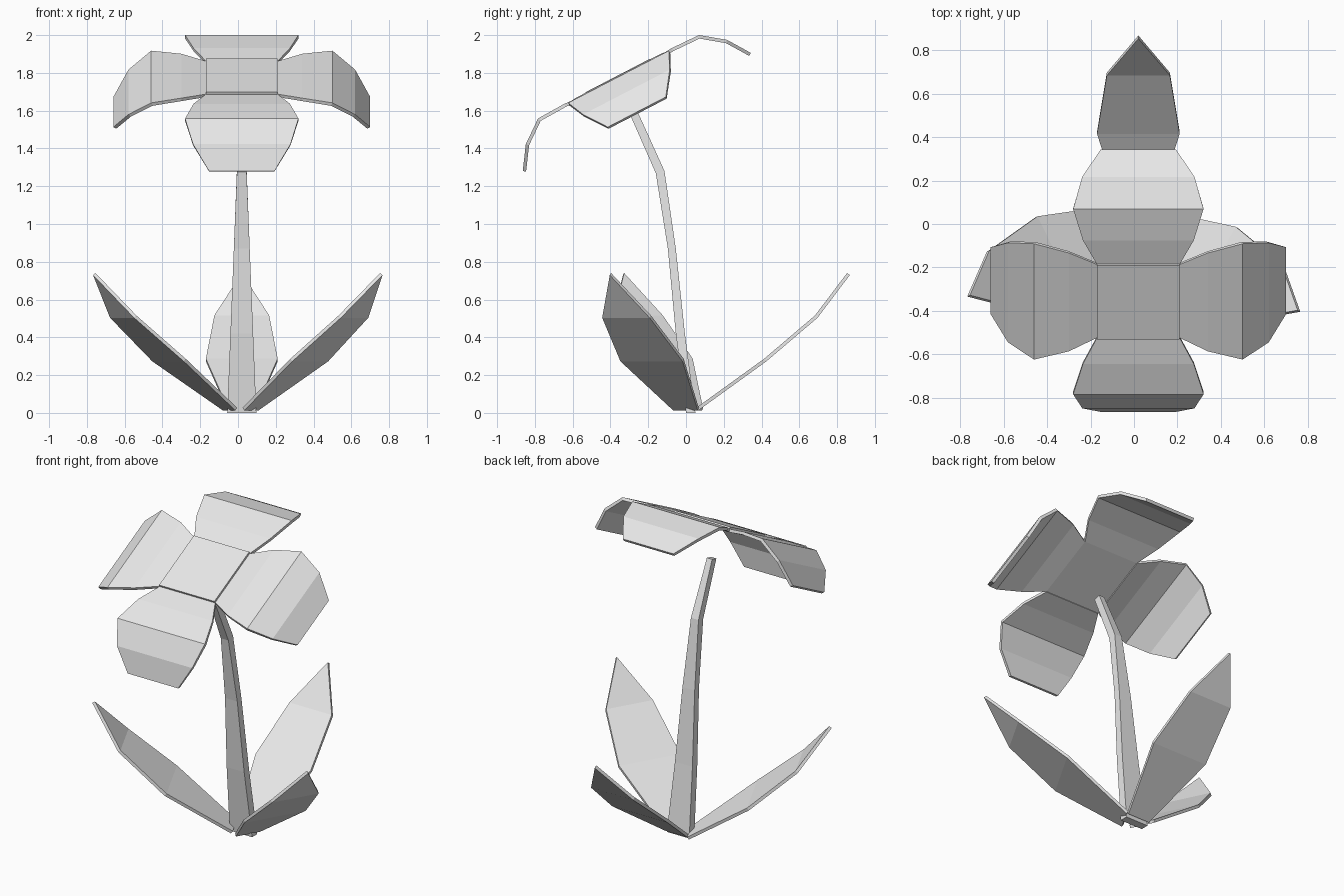
import bpy, bmesh
from math import radians
from mathutils import Matrix

cube = bpy.data.objects.get("Cube")
if cube:
    bpy.data.objects.remove(cube)

grey = bpy.data.materials.new("light grey")
grey.use_nodes = True
grey.diffuse_color = (0.8, 0.8, 0.8, 1)
grey.node_tree.nodes["Principled BSDF"].inputs["Base Color"].default_value = (0.8, 0.8, 0.8, 1)


def add_object(name, bm, matrix):
    mesh = bpy.data.meshes.new(name)
    bmesh.ops.recalc_face_normals(bm, faces=bm.faces) if name in ("stem", "flower_centre") else None
    bm.to_mesh(mesh)
    bm.free()
    mesh.materials.append(grey)
    obj = bpy.data.objects.new(name, mesh)
    obj.matrix_world = matrix
    bpy.context.collection.objects.link(obj)
    return obj


def blade(name, stations, matrix, thickness, offset):
    """Folded strip along +x; each station is (distance, height, half width)."""
    bm = bmesh.new()
    rows = []
    for x, z, w in stations:
        sides = (-w, w) if w else (0,)
        rows.append([bm.verts.new((x, y, z)) for y in sides])
    for a, b in zip(rows, rows[1:]):
        bm.faces.new([a[0], *b, a[1]])
    obj = add_object(name, bm, matrix)
    solid = obj.modifiers.new("thickness", 'SOLIDIFY')
    solid.thickness = thickness
    solid.offset = offset
    solid.use_even_offset = True


# Tilted flower head: square centre and four drooping petals
head = Matrix.Translation((0.02, -0.355, 1.775)) @ Matrix.Rotation(radians(27.4), 4, 'X')
bm = bmesh.new()
bmesh.ops.create_cube(bm, size=1, matrix=Matrix.Diagonal((0.38, 0.385, 0.026, 1)))
add_object("flower_centre", bm, head)

petal = [(0.19, 0.0, 0.19), (0.32, 0.01, 0.255), (0.48, 0.005, 0.3),
         (0.6, -0.086, 0.258), (0.68, -0.205, 0.173)]
for i, side in enumerate(("left", "back", "right", "front")):
    blade(side + "_petal", petal, head @ Matrix.Rotation(radians(90 * i), 4, 'Z'), 0.018, -1)

# Three pointed leaves around the foot
leaf = [(0, 0.02, 0.075), (0.36, 0.28, 0.19), (0.63, 0.51, 0.145), (0.8, 0.735, 0)]
for name, x, y, angle in (("back_leaf", 0.02, 0.06, 90),
                          ("left_leaf", 0.066, 0.0, -30),
                          ("right_leaf", -0.042, 0.02, 206)):
    blade(name, leaf, Matrix.Translation((x, y, 0)) @ Matrix.Rotation(radians(angle), 4, 'Z'), 0.018, 0)

# Tapered, bent stem with a rectangular section: (y, z, half width, half depth)
path = [(0.025, 0, 0.077, 0.025), (-0.03, 0.42, 0.06, 0.024), (-0.075, 0.87, 0.042, 0.021),
        (-0.137, 1.275, 0.026, 0.023), (-0.28, 1.595, 0.018, 0.021)]
bm = bmesh.new()
rings = [[bm.verts.new((0.02 + sx * w, y + sy * d, z + sy * 0.25 * d * (z > 1)))
          for sx, sy in ((-1, -1), (1, -1), (1, 1), (-1, 1))] for y, z, w, d in path]
for a, b in zip(rings, rings[1:]):
    for i in range(4):
        j = (i + 1) % 4
        bm.faces.new((a[i], a[j], b[j], b[i]))
bm.faces.new(rings[0])
bm.faces.new(rings[-1])
add_object("stem", bm, Matrix())
